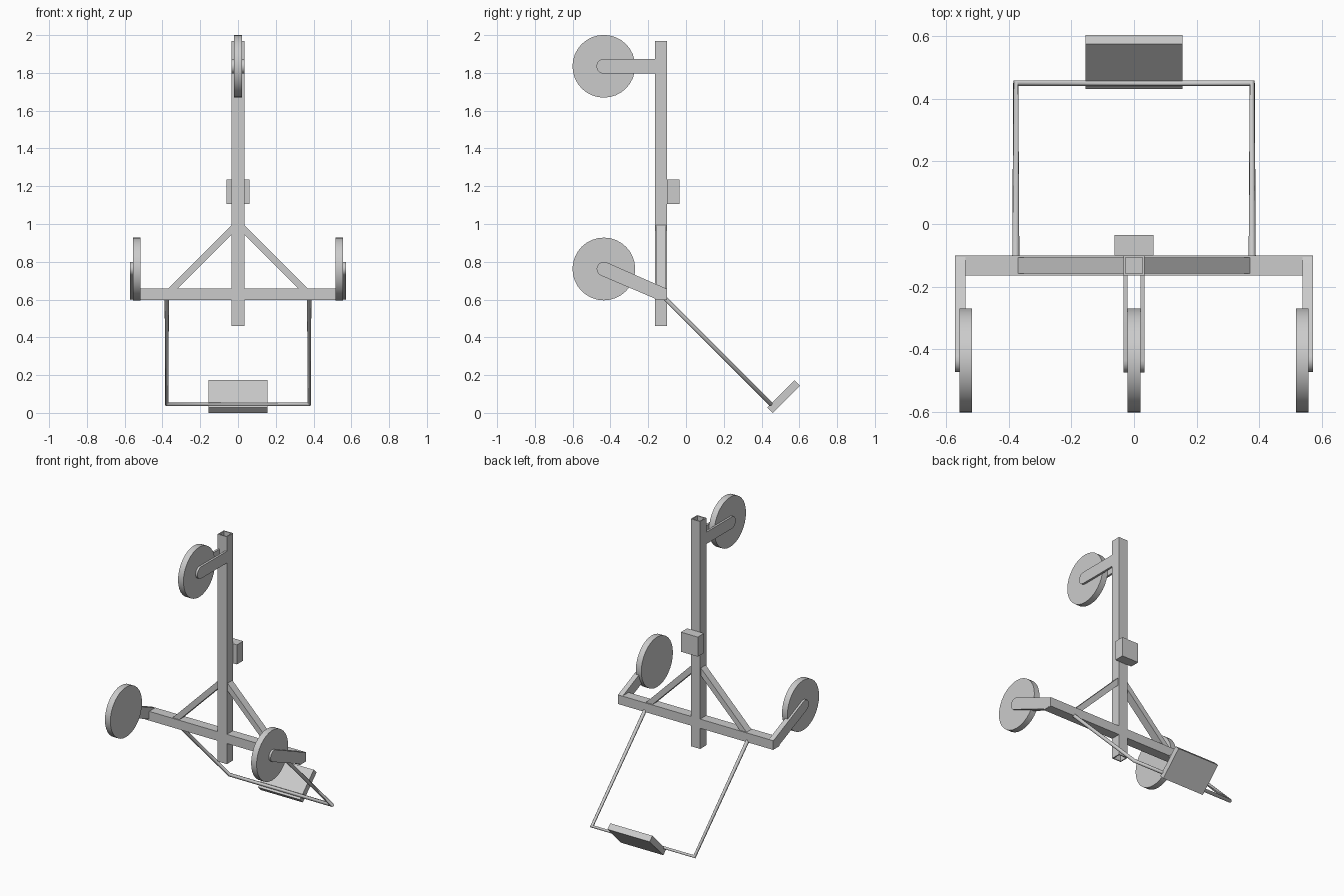
import bpy
import bmesh
from math import sin, cos, pi, radians
from mathutils import Vector

cube = bpy.data.objects.get("Cube")
if cube:
    bpy.data.objects.remove(cube)

GREY = (0.6, 0.6, 0.6, 1)
metal = bpy.data.materials.new("plain_grey")
metal.use_nodes = True
metal.diffuse_color = GREY
metal.node_tree.nodes["Principled BSDF"].inputs["Base Color"].default_value = GREY


def finish(name, data):
    obj = bpy.data.objects.new(name, data)
    data.materials.append(metal)
    bpy.context.collection.objects.link(obj)
    return obj


def prism(name, outline, axis, lo, hi):
    """Extrude an outline in the plane across axis, from lo to hi."""
    bm = bmesh.new()

    def place(p):
        return (lo, p[0], p[1]) if axis == "x" else (p[0], lo, p[1])

    face = bm.faces.new([bm.verts.new(place(p)) for p in outline])
    new = bmesh.ops.extrude_face_region(bm, geom=[face])["geom"]
    step = Vector((hi - lo, 0, 0) if axis == "x" else (0, hi - lo, 0))
    bmesh.ops.translate(bm, vec=step, verts=[v for v in new if isinstance(v, bmesh.types.BMVert)])
    bmesh.ops.recalc_face_normals(bm, faces=bm.faces)
    mesh = bpy.data.meshes.new(name)
    bm.to_mesh(mesh)
    bm.free()
    return finish(name, mesh)


def box(name, x, y, z):
    return prism(name, [(y[0], z[0]), (y[1], z[0]), (y[1], z[1]), (y[0], z[1])], "x", *x)


def smooth(obj):
    bpy.ops.object.select_all(action="DESELECT")
    obj.select_set(True)
    bpy.context.view_layer.objects.active = obj
    bpy.ops.object.shade_smooth_by_angle(angle=radians(30))


def arc(cy, cz, r, start, end, n):
    angles = [start + (end - start) * i / n for i in range(n + 1)]
    return [(cy + r * cos(a), cz + r * sin(a)) for a in angles]


WHEEL_Y, LOW_Z, HIGH_Z = -0.435, 0.762, 1.835
FRONT, BACK = -0.165, -0.1


def wheel(name, x, z):
    rim = arc(WHEEL_Y, z, 0.166, 0, 2 * pi, 32)[:-1]
    smooth(prism(name, rim, "x", x - 0.02, x + 0.02))


# Upright post: square tube, open at the ends
post = box("post", (-0.034, 0.034), (FRONT, BACK), (0.46, 1.97))
bm = bmesh.new()
bm.from_mesh(post.data)
bmesh.ops.delete(bm, geom=[f for f in bm.faces if abs(f.normal.z) > 0.9], context="FACES_ONLY")
bm.to_mesh(post.data)
bm.free()
wall = post.modifiers.new("wall", "SOLIDIFY")
wall.thickness = 0.007
wall.use_even_offset = True

# Crossbar and rear box
box("crossbar", (-0.57, 0.57), (FRONT, BACK), (0.597, 0.658))
box("rear_box", (-0.062, 0.062), (BACK, -0.035), (1.105, 1.235))

# Top wheel between two fork plates
wheel("top_wheel", 0, HIGH_Z)
fork = arc(WHEEL_Y, HIGH_Z, 0.039, pi / 2, 3 * pi / 2, 10)
fork += [(FRONT, HIGH_Z - 0.039), (FRONT, HIGH_Z + 0.039)]

# Slanted wheel arm, trimmed to the crossbar
slope = radians(-23)
arm = arc(WHEEL_Y, LOW_Z, 0.038, slope + pi / 2, slope + 3 * pi / 2, 10)
arm += [(-0.15, 0.599), (BACK, 0.599), (BACK, 0.656)]

for side, s in (("left", 1), ("right", -1)):
    smooth(prism(side + "_fork_plate", fork, "x", s * 0.02, s * 0.034))
    wheel(side + "_wheel", s * 0.537, LOW_Z)
    smooth(prism(side + "_wheel_arm", arm, "x", s * 0.537, s * 0.571))
    # Diagonal brace
    brace = [(s * x, z) for x, z in ((0.37, 0.658), (0.034, 0.995), (0.034, 0.944), (0.32, 0.658))]
    prism(side + "_brace", brace, "y", -0.158, -0.107)

# Bent rod frame
curve = bpy.data.curves.new("rod_frame", "CURVE")
curve.dimensions = "3D"
curve.bevel_depth = 0.0115
curve.bevel_resolution = 3
curve.use_fill_caps = True
path = [(-0.377, -0.125, 0.62), (-0.377, 0.449, 0.046), (0.377, 0.449, 0.046), (0.377, -0.125, 0.62)]
spline = curve.splines.new("POLY")
spline.points.add(len(path) - 1)
for point, co in zip(spline.points, path):
    point.co = (*co, 1)
finish("rod_frame", curve)

# Tilted foot plate
plate = [(0.459, 0.0), (0.603, 0.144), (0.574, 0.173), (0.43, 0.029)]
prism("foot_plate", plate, "x", -0.155, 0.155)
